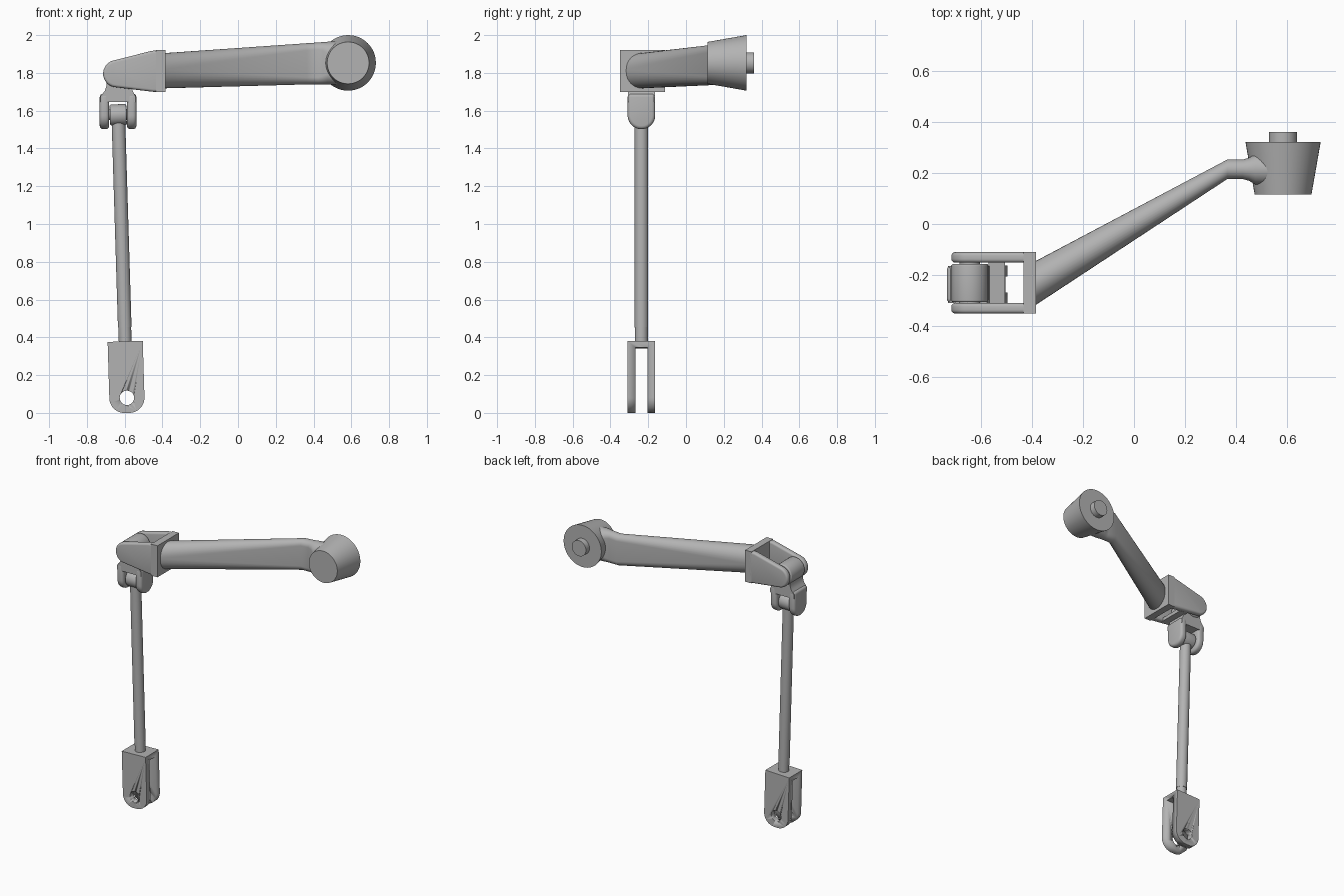
import bpy, bmesh, math
from mathutils import Matrix, Vector

if "Cube" in bpy.data.objects:
    bpy.data.objects.remove(bpy.data.objects["Cube"])

GREY = (0.45, 0.45, 0.45, 1)
steel = bpy.data.materials.new("grey_metal")
steel.use_nodes = True
steel.diffuse_color = GREY
steel.node_tree.nodes["Principled BSDF"].inputs["Base Color"].default_value = GREY


def activate(ob):
    bpy.ops.object.select_all(action='DESELECT')
    ob.select_set(True)
    bpy.context.view_layer.objects.active = ob


def finish(name, bm, bevel=0):
    bmesh.ops.recalc_face_normals(bm, faces=bm.faces[:])
    me = bpy.data.meshes.new(name)
    bm.to_mesh(me)
    bm.free()
    me.materials.append(steel)
    ob = bpy.data.objects.new(name, me)
    bpy.context.collection.objects.link(ob)
    activate(ob)
    if bevel:
        mod = ob.modifiers.new("bevel", 'BEVEL')
        mod.width, mod.segments = bevel, 4
        mod.limit_method, mod.angle_limit = 'ANGLE', math.radians(40)
        bpy.ops.object.modifier_apply(modifier=mod.name)
    bpy.ops.object.shade_smooth_by_angle(angle=math.radians(35))
    return ob


def loft(name, rings, bevel=0):
    bm = bmesh.new()
    rows = [[bm.verts.new(p) for p in ring] for ring in rings]
    n = len(rows[0])
    for a, b in zip(rows, rows[1:]):
        for i in range(n):
            j = (i + 1) % n
            bm.faces.new((a[i], a[j], b[j], b[i]))
    bm.faces.new(rows[0])
    bm.faces.new(rows[-1])
    return finish(name, bm, bevel)


def prism(name, pts, axis, lo, hi, bevel=0):
    """Extrude a (horizontal, z) profile along x or y."""
    place = (lambda d, u, v: (u, d, v)) if axis == 'y' else (lambda d, u, v: (d, u, v))
    return loft(name, [[place(d, u, v) for u, v in pts] for d in (lo, hi)], bevel)


def arc(cx, cz, r, a0, a1, n=20):
    angles = [math.radians(a0 + (a1 - a0) * i / n) for i in range(n + 1)]
    return [(cx + r * math.cos(a), cz + r * math.sin(a)) for a in angles]


def tube(name, start, end, r1, r2=None, bevel=0):
    a, b = Vector(start), Vector(end)
    turn = (b - a).to_track_quat('Z', 'Y').to_matrix().to_4x4()
    bm = bmesh.new()
    bmesh.ops.create_cone(bm, cap_ends=True, segments=48, radius1=r1,
                          radius2=r1 if r2 is None else r2, depth=(b - a).length,
                          matrix=Matrix.Translation((a + b) / 2) @ turn)
    return finish(name, bm, bevel)


def box(x0, x1, z0, z1):
    return [(x0, z0), (x1, z0), (x1, z1), (x0, z1)]


def cut(ob, cutter):
    activate(ob)
    mod = ob.modifiers.new("cut", 'BOOLEAN')
    mod.operation, mod.solver, mod.object = 'DIFFERENCE', 'EXACT', cutter
    bpy.ops.object.modifier_apply(modifier=mod.name)
    bpy.data.objects.remove(cutter)


# Tapered end boss and its pin
BX, BZ = 0.583, 1.853
tube("end_boss", (BX, 0.115, BZ), (BX, 0.32, BZ), 0.111, 0.147)
tube("boss_pin", (BX, 0.31, BZ), (BX, 0.36, BZ), 0.055)


# Cranked arm: stadium sections that flare into the boss
def section(x, y, z, hy, hz):
    off = hz - hy
    return [(x, y + u, z + v) for u, v in
            arc(0, off, hy, 0, 180, 16) + arc(0, -off, hy, 180, 360, 16)]


stations = [(-0.40, -0.24, 1.811, 0.087, 0.093), (0.365, 0.214, 1.848, 0.038, 0.109),
            (0.425, 0.214, 1.850, 0.038, 0.111), (0.45, 0.214, 1.851, 0.045, 0.112),
            (0.475, 0.214, 1.852, 0.06, 0.113), (0.58, 0.214, 1.852, 0.065, 0.113)]
loft("arm", [section(*s) for s in stations])

# Bracket: end plate, two rounded cheeks and a lower web
HX, HZ = -0.642, 1.796
prism("bracket_plate", box(-0.433, -0.384, 1.698, 1.92), 'y', -0.35, -0.11)
cheek = arc(HX, HZ, 0.072, 107, 263) + [(-0.45, 1.70), (-0.384, 1.698),
                                        (-0.384, 1.92), (-0.455, 1.917)]
for side, lo, hi in (("front", -0.35, -0.309), ("back", -0.151, -0.11)):
    prism(side + "_bracket_cheek", cheek, 'y', lo, hi, 0.014)
prism("bracket_web", [(-0.57, 1.715), (-0.505, 1.706), (-0.505, 1.73), (-0.57, 1.74)],
      'y', -0.32, -0.14)

# Knuckle: hub between the cheeks, bridge and two lugs below
YC = -0.236
tube("knuckle_hub", (HX, -0.306, HZ), (HX, -0.156, HZ), 0.072, bevel=0.008)
tube("hinge_pin", (HX, -0.34, HZ), (HX, -0.12, HZ), 0.04)
bridge = [(-0.70, 1.79), (-0.695, 1.735), (-0.705, 1.705), (-0.728, 1.675), (-0.728, 1.645),
          (-0.542, 1.645), (-0.542, 1.675), (-0.558, 1.705), (-0.565, 1.735), (-0.575, 1.79)]
prism("knuckle_bridge", bridge, 'y', YC - 0.072, YC + 0.072)
lug = arc(YC, 1.575, 0.073, 180, 360) + [(YC + 0.073, 1.69), (YC - 0.073, 1.69)]
for side, lo, hi in (("right", -0.732, -0.682), ("left", -0.588, -0.538)):
    prism(side + "_knuckle_lug", lug, 'x', lo, hi, 0.018)
tube("lug_pin", (-0.70, YC, 1.58), (-0.57, YC, 1.58), 0.03)

# Link rod and clevis, built straight below the eye and then tilted
eye = tube("rod_eye", (-0.044, 0, 0), (0.044, 0, 0), 0.056, bevel=0.008)
rod = tube("link_rod", (0, 0, -0.03), (0, 0, -1.125), 0.036)
neck = tube("rod_neck", (0, 0, -1.12), (0, 0, -1.21), 0.034)
W, TOP, BOTTOM, R = 0.093, -1.2, -1.579, 0.08
outline = (arc(R - W, BOTTOM + R, R, 180, 270, 10) + arc(W - R, BOTTOM + R, R, 270, 360, 10)
           + [(W, TOP), (-W, TOP)])
clevis = prism("clevis", outline, 'y', -0.073, 0.073)
cut(clevis, prism("slot_cutter", box(-0.2, 0.2, -1.8, TOP - 0.036), 'y', -0.031, 0.031))
cut(clevis, tube("hole_cutter", (0, -0.2, BOTTOM + 0.08), (0, 0.2, BOTTOM + 0.08), 0.038))
tilt = Matrix.Translation((-0.634, YC, 1.578)) @ Matrix.Rotation(-0.0306, 4, 'Y')
for part in (eye, rod, neck, clevis):
    part.data.transform(tilt)
